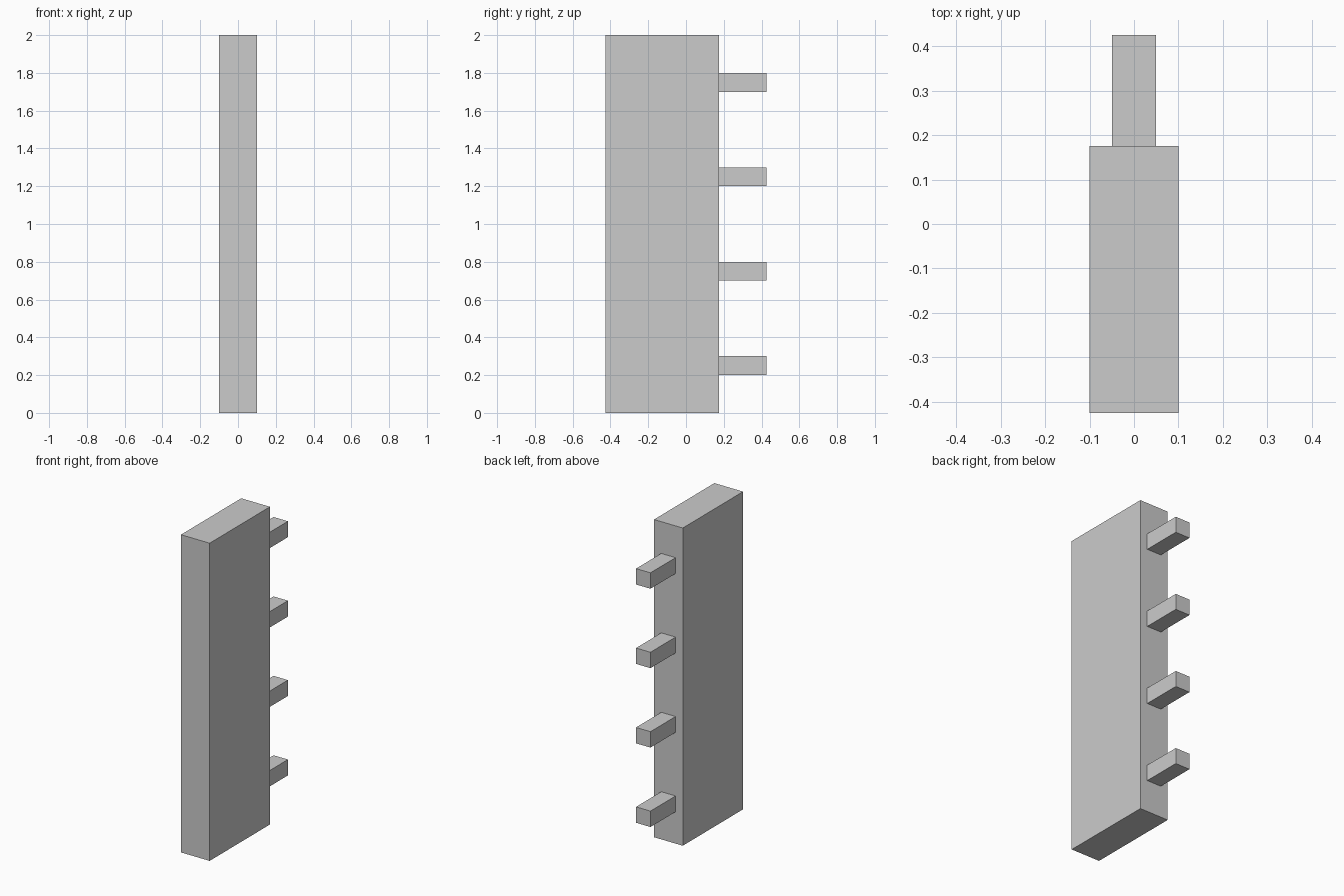
import bpy

if "Cube" in bpy.data.objects:
    bpy.data.objects.remove(bpy.data.objects["Cube"])


def box(name, lo, hi):
    """Axis-aligned box between two corners."""
    center = [(a + b) / 2 for a, b in zip(lo, hi)]
    bpy.ops.mesh.primitive_cube_add(size=1, location=center)
    obj = bpy.context.object
    obj.name = name
    obj.scale = [b - a for a, b in zip(lo, hi)]
    bpy.ops.object.transform_apply(location=False, rotation=False, scale=True)
    return obj


# Upright slab
box("upright_panel", (-0.1, -0.425, 0), (0.1, 0.175, 2))

# Four evenly spaced pegs on the back edge
for i in range(4):
    z = 0.2 + 0.5 * i
    box(f"peg_{i + 1}", (-0.05, 0.175, z), (0.05, 0.425, z + 0.1))
